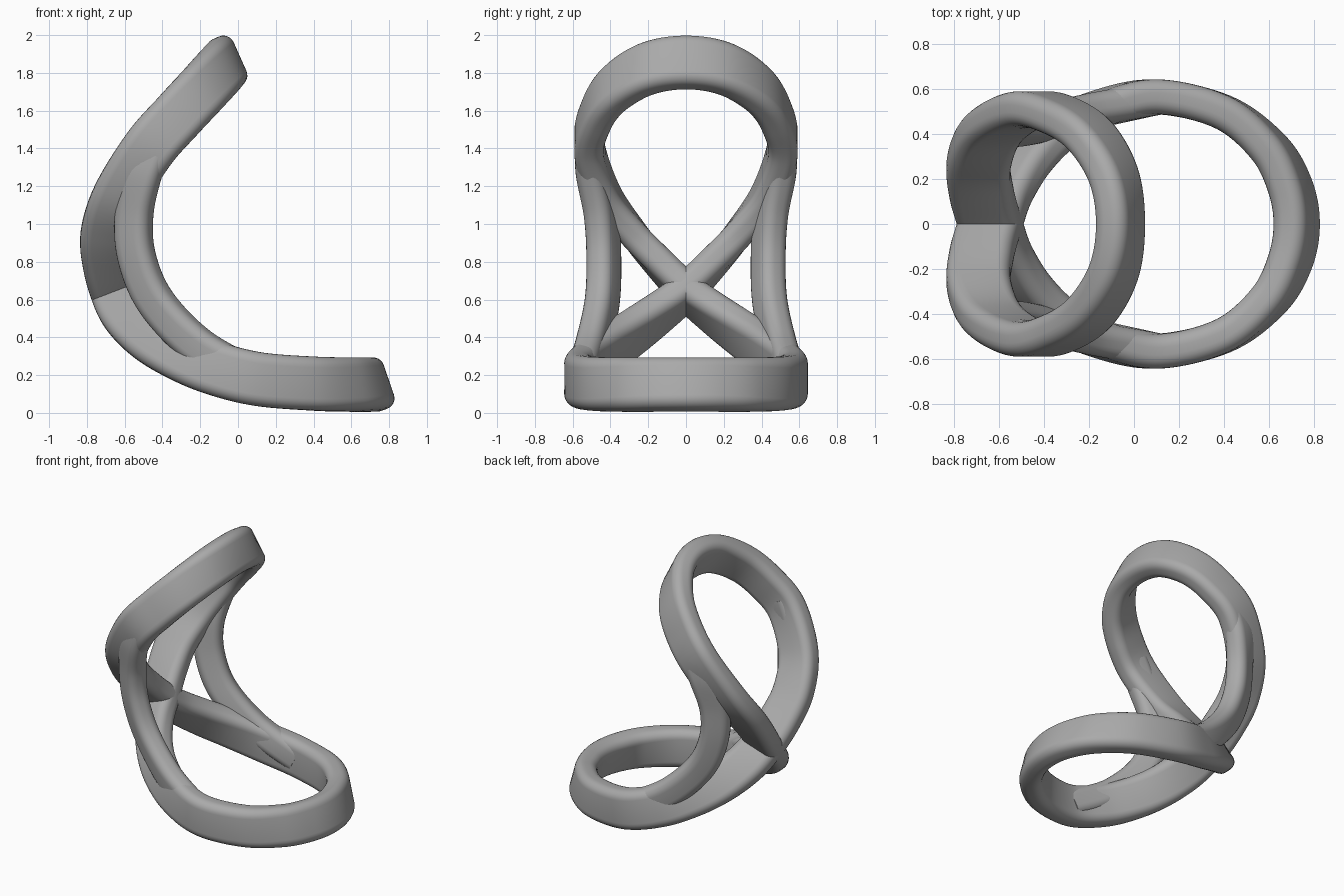
import bpy, bmesh, math
from mathutils import Vector

cube = bpy.data.objects.get("Cube")
if cube:
    bpy.data.objects.remove(cube)

grey = bpy.data.materials.new("plain_grey")
grey.use_nodes = True
COLOUR = (0.4, 0.4, 0.4, 1)
grey.diffuse_color = COLOUR
grey.node_tree.nodes["Principled BSDF"].inputs["Base Color"].default_value = COLOUR


def rounded_section(width, depth, radius, steps=6):
    """Rounded rectangle as (across, along depth) pairs."""
    pts = []
    for k, (sx, sy) in enumerate([(1, 1), (-1, 1), (-1, -1), (1, -1)]):
        for i in range(steps + 1):
            a = math.pi / 2 * (k + i / steps)
            pts.append((sx * (width / 2 - radius) + radius * math.cos(a),
                        sy * (depth / 2 - radius) + radius * math.sin(a)))
    return pts


def spline(points, closed, steps=10):
    """Catmull-Rom samples; each point is a position and a depth direction."""
    n = len(points)
    get = (lambda i: points[i % n]) if closed else (lambda i: points[min(max(i, 0), n - 1)])
    out = []
    for i in range(n if closed else n - 1):
        quad = [get(i + k) for k in (-1, 0, 1, 2)]
        for s in range(steps):
            t = s / steps
            w = ((-t + 2*t*t - t**3) / 2, (2 - 5*t*t + 3*t**3) / 2,
                 (t + 4*t*t - 3*t**3) / 2, (t**3 - t*t) / 2)
            out.append([sum((q[j] * f for q, f in zip(quad, w)), Vector((0, 0, 0)))
                        for j in (0, 1)])
    if not closed:
        out.append(list(points[-1]))
    return out


def sweep(name, points, section, closed):
    path = spline(points, closed)
    n, m = len(path), len(section)
    bm = bmesh.new()
    rings = []
    for i, (p, d) in enumerate(path):
        a = path[(i - 1) % n if closed else max(i - 1, 0)][0]
        b = path[(i + 1) % n if closed else min(i + 1, n - 1)][0]
        tangent = (b - a).normalized()
        depth = (d - tangent * d.dot(tangent)).normalized()
        across = tangent.cross(depth)
        rings.append([bm.verts.new(p + across * u + depth * v) for u, v in section])
    for i in range(n if closed else n - 1):
        r, q = rings[i], rings[(i + 1) % n]
        for j in range(m):
            bm.faces.new((r[j], r[(j + 1) % m], q[(j + 1) % m], q[j]))
    if not closed:
        bm.faces.new(rings[0])
        bm.faces.new(rings[-1])
    bmesh.ops.recalc_face_normals(bm, faces=bm.faces)
    for f in bm.faces:
        f.smooth = len(f.verts) == 4
    mesh = bpy.data.meshes.new(name)
    bm.to_mesh(mesh)
    bm.free()
    mesh.materials.append(grey)
    obj = bpy.data.objects.new(name, mesh)
    bpy.context.collection.objects.link(obj)
    return obj


def station(x, y, z, angle, side=0.0):
    a = math.radians(angle)
    return Vector((x, y, z)), Vector((math.cos(a), side, math.sin(a)))


def mirrored(points):
    flip = Vector((1, -1, 1))
    return [(p * flip, d * flip) for p, d in points]


# Figure-eight band: half of each ring, from the crossing to the far end
crossing = station(-0.64, 0, 0.645, 20)
lower = [station(-0.585, 0.14, 0.53, 32), station(-0.48, 0.29, 0.42, 46),
         station(-0.34, 0.415, 0.33, 57), station(-0.15, 0.515, 0.245, 70),
         station(0.1, 0.567, 0.18, 84), station(0.4, 0.497, 0.155, 94),
         station(0.6, 0.34, 0.15, 103), station(0.695, 0.17, 0.15, 108)]
lower_tip = station(0.725, 0, 0.15, 109)
upper = [station(-0.68, 0.14, 0.79, 10), station(-0.69, 0.28, 0.95, -3),
         station(-0.625, 0.425, 1.15, -20), station(-0.47, 0.512, 1.4, -36),
         station(-0.32, 0.478, 1.57, -44), station(-0.19, 0.385, 1.71, -53),
         station(-0.09, 0.21, 1.82, -62)]
upper_tip = station(-0.06, 0, 1.855, -66)

eight = ([crossing] + lower + [lower_tip] + mirrored(lower[::-1])
         + [crossing] + upper + [upper_tip] + mirrored(upper[::-1]))
sweep("figure_eight_band", eight, rounded_section(0.155, 0.285, 0.06), True)

# Side struts joining the two rings
strut = [station(-0.42, 0.51, 1.46, -30, 0.1), station(-0.5, 0.5, 1.28, -15, 0.25),
         station(-0.55, 0.45, 1.05, -3, 0.5), station(-0.535, 0.435, 0.82, 14, 0.55),
         station(-0.43, 0.445, 0.58, 36, 0.5), station(-0.2, 0.5, 0.345, 55, 0.3),
         station(0.1, 0.56, 0.18, 75, 0.05)]
bar = rounded_section(0.15, 0.2, 0.06)
sweep("left_strut", strut, bar, False)
sweep("right_strut", mirrored(strut), bar, False)
